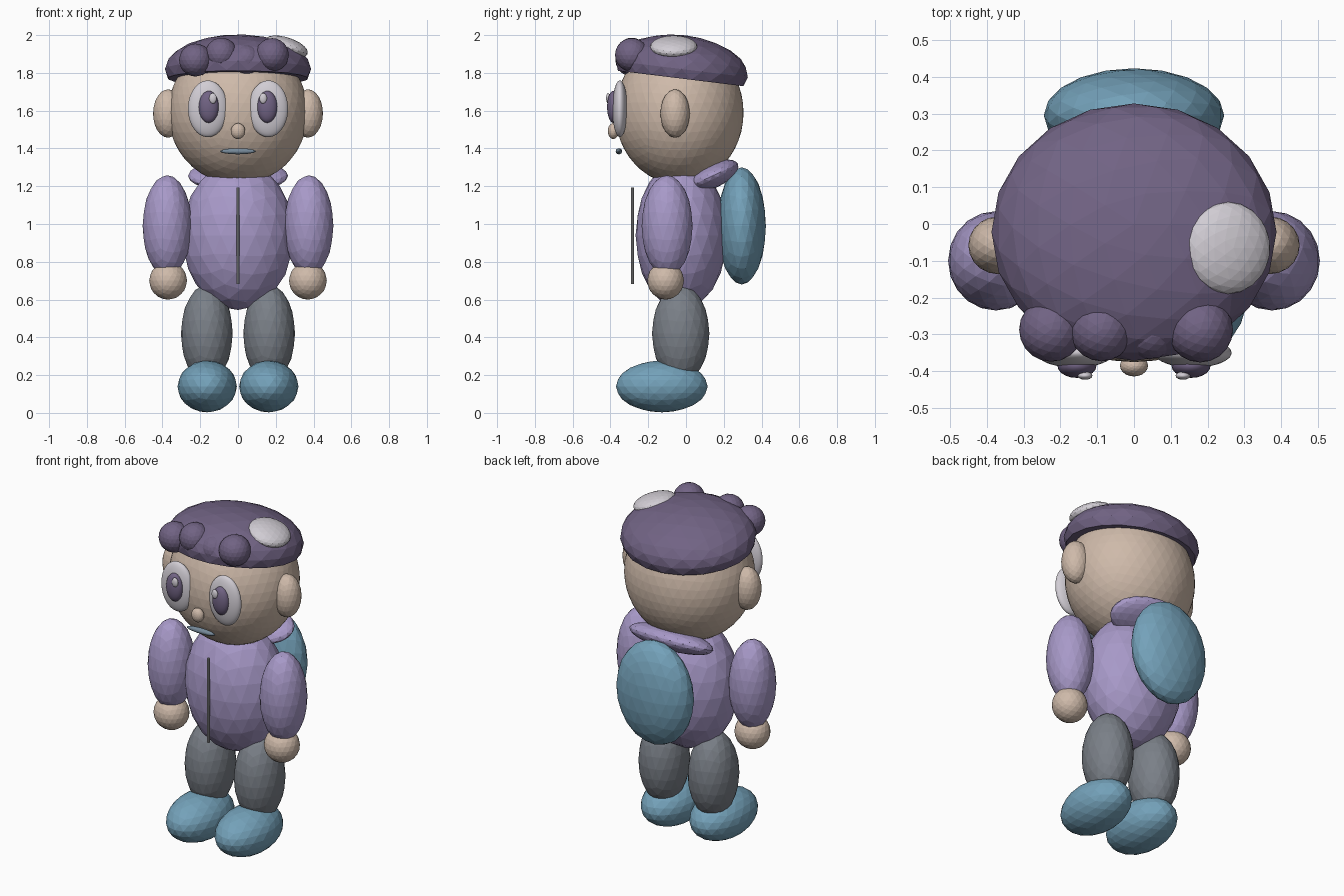
import bpy, bmesh, math
from mathutils import Matrix

if "Cube" in bpy.data.objects:
    bpy.data.objects.remove(bpy.data.objects["Cube"])


def paint(name, r, g, b):
    m = bpy.data.materials.new(name)
    m.diffuse_color = (r, g, b, 1)
    m.use_nodes = True
    m.node_tree.nodes["Principled BSDF"].inputs["Base Color"].default_value = m.diffuse_color
    return m


SKIN = paint("skin", 0.62, 0.49, 0.40)
LILAC = paint("lilac cloth", 0.39, 0.32, 0.58)
PURPLE = paint("dark purple", 0.165, 0.125, 0.23)
GREY = paint("grey cloth", 0.195, 0.215, 0.245)
TEAL = paint("teal", 0.175, 0.36, 0.49)
WHITE = paint("off white", 0.64, 0.61, 0.66)
METAL = paint("zip metal", 0.42, 0.42, 0.43)
SLATE = paint("mouth slate", 0.18, 0.25, 0.32)


def finish(name, bm, mat, loc, rot=(0, 0, 0), smooth=False):
    me = bpy.data.meshes.new(name)
    for f in bm.faces:
        f.smooth = smooth
    bm.to_mesh(me)
    bm.free()
    me.materials.append(mat)
    ob = bpy.data.objects.new(name, me)
    ob.location = loc
    ob.rotation_euler = [math.radians(a) for a in rot]
    bpy.context.collection.objects.link(ob)
    return ob


def ball(name, mat, loc, size, rot=(0, 0, 0), detail=3, cut=None, smooth=False):
    """Faceted ellipsoid with half-axes `size`; `cut` trims it flat below that local height."""
    bm = bmesh.new()
    bmesh.ops.create_icosphere(bm, subdivisions=detail, radius=1)
    bmesh.ops.transform(bm, matrix=Matrix.Diagonal((*size, 1)), verts=bm.verts)
    if cut is not None:
        bmesh.ops.bisect_plane(bm, geom=bm.verts[:] + bm.edges[:] + bm.faces[:],
                               plane_co=(0, 0, cut), plane_no=(0, 0, 1), clear_inner=True)
        bmesh.ops.holes_fill(bm, edges=[e for e in bm.edges if e.is_boundary])
    return finish(name, bm, mat, loc, rot, smooth)


def pair(name, mat, loc, size, **kw):
    """The same ball on both sides of the body."""
    for side, s in (("left", 1), ("right", -1)):
        ball(f"{side}_{name}", mat, (s * loc[0], loc[1], loc[2]), size, **kw)


# Head and face
ball("head", SKIN, (0, -0.035, 1.59), (0.37, 0.34, 0.38), detail=4)
pair("ear", SKIN, (0.37, -0.058, 1.585), (0.08, 0.078, 0.128))
pair("eye", WHITE, (0.16, -0.35, 1.61), (0.105, 0.04, 0.15), detail=4, smooth=True)
pair("pupil", PURPLE, (0.155, -0.385, 1.62), (0.053, 0.033, 0.085), smooth=True)
pair("eye_glint", WHITE, (0.133, -0.412, 1.665), (0.02, 0.011, 0.028), smooth=True)
ball("nose", SKIN, (0, -0.385, 1.492), (0.038, 0.029, 0.042))
ball("mouth", SLATE, (0, -0.355, 1.385), (0.095, 0.017, 0.016))

# Hair cap, fringe curls and pale patch
ball("hair_cap", PURPLE, (0, -0.022, 1.82), (0.387, 0.352, 0.18), rot=(-7, 0, 0), cut=-0.05)
for i, (x, z, r) in enumerate(((-0.225, 1.868, 0.087), (-0.088, 1.9, 0.086),
                               (0.043, 1.87, 0.08), (0.18, 1.895, 0.089))):
    ball(f"fringe_curl_{i + 1}", PURPLE, (x, -0.287, z), (r, r, r))
ball("hair_patch", WHITE, (0.255, -0.065, 1.938), (0.12, 0.125, 0.05), rot=(0, 18, 0))

# Jacket with hood, sleeves and hands
ball("jacket_body", LILAC, (0, -0.025, 0.94), (0.295, 0.242, 0.395))
ball("hood", LILAC, (0, 0.14, 1.255), (0.265, 0.15, 0.065), rot=(25, 0, 0))
pair("sleeve", LILAC, (0.375, -0.1, 0.99), (0.13, 0.135, 0.268))
pair("hand", SKIN, (0.37, -0.108, 0.70), (0.1, 0.097, 0.1))

# Front zip
zip_bm = bmesh.new()
bmesh.ops.create_cone(zip_bm, cap_ends=True, segments=8, radius1=0.008, radius2=0.008, depth=0.51)
finish("zip", zip_bm, METAL, (0, -0.283, 0.937))

# Backpack
ball("backpack", TEAL, (0, 0.295, 0.99), (0.245, 0.128, 0.31))

# Legs and shoes
pair("leg", GREY, (0.165, -0.028, 0.42), (0.137, 0.152, 0.258))
pair("shoe", TEAL, (0.163, -0.128, 0.14), (0.157, 0.243, 0.137))
